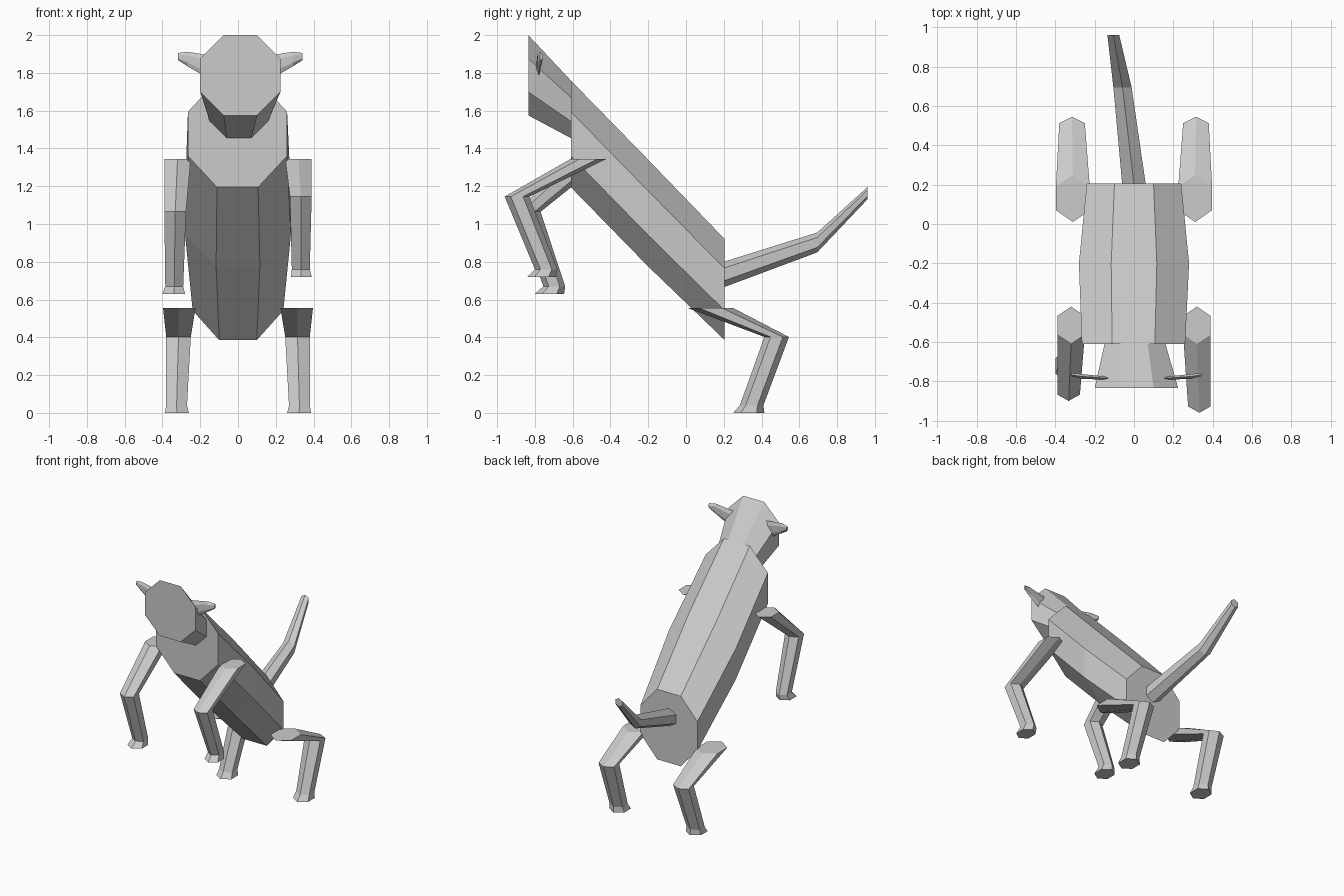
import bpy, bmesh
from math import sin, cos, pi
from mathutils import Vector

if "Cube" in bpy.data.objects:
    bpy.data.objects.remove(bpy.data.objects["Cube"], do_unlink=True)

grey = bpy.data.materials.new("plain_grey")
grey.use_nodes = True
colour = (0.6, 0.6, 0.6, 1)
grey.diffuse_color = colour
grey.node_tree.nodes["Principled BSDF"].inputs["Base Color"].default_value = colour


def loft(name, axis, sides, sections, turn=0.0):
    """Flat-faced tube; each section is (low corner, high corner) of a ring across the axis."""
    bm = bmesh.new()
    u, v = [i for i in range(3) if i != axis]
    stretch = 1 / cos(pi / sides)
    rings = []
    for low, high in sections:
        low, high = Vector(low), Vector(high)
        mid, half = (low + high) / 2, (high - low) / 2
        ring = []
        for k in range(sides):
            a = 2 * pi * k / sides + turn
            p = mid.copy()
            # Stretch so that the flat sides of the ring reach the given extents
            p[u] += half[u] * cos(a) * stretch
            p[v] += half[v] * sin(a) * (stretch if sides == 8 else 1)
            ring.append(bm.verts.new(p))
        rings.append(ring)
    for a, b in zip(rings, rings[1:]):
        for k in range(sides):
            n = (k + 1) % sides
            bm.faces.new((a[k], a[n], b[n], b[k]))
    bm.faces.new(rings[0])
    bm.faces.new(rings[-1])
    bmesh.ops.recalc_face_normals(bm, faces=bm.faces)
    mesh = bpy.data.meshes.new(name)
    bm.to_mesh(mesh)
    bm.free()
    mesh.materials.append(grey)
    obj = bpy.data.objects.new(name, mesh)
    bpy.context.collection.objects.link(obj)
    return obj


# Sloping body and head, cut upright at their ends
loft("body", 1, 8, [((-.265, -.61, 1.195), (.26, -.61, 1.76)),
                    ((-.28, -.2, .775), (.28, -.2, 1.34)),
                    ((-.24, .205, .385), (.24, .205, .92))], pi / 8)
loft("head", 1, 8, [((-.2, -.835, 1.575), (.225, -.835, 2)),
                    ((-.15, -.61, 1.455), (.16, -.61, 1.76))], pi / 8)

# Tail, kinked upwards and swung to one side
loft("tail", 1, 6, [((-.06, .2, .665), (.06, .2, .8)),
                    ((-.105, .695, .85), (-.012, .695, .955)),
                    ((-.135, .96, 1.13), (-.075, .96, 1.195))], pi / 6)


def leg(name, side, joints):
    """Joints are (inner x, outer x, front y, back y, z)."""
    loft(name, 2, 6, [((min(side * i, side * o), f, z), (max(side * i, side * o), b, z))
                      for i, o, f, b, z in joints], pi / 6)


# Front legs, lifted to different heights
leg("front_leg_left", 1, [(.25, .39, -.61, -.42, 1.345), (.275, .39, -.96, -.83, 1.145),
                          (.285, .38, -.8, -.68, .76), (.28, .39, -.84, -.69, .72)])
leg("front_leg_right", -1, [(.25, .39, -.61, -.42, 1.345), (.275, .39, -.9, -.77, 1.065),
                            (.29, .385, -.755, -.64, .67), (.28, .4, -.8, -.645, .63)])

for label, side in (("left", 1), ("right", -1)):
    # Hind legs
    leg("hind_leg_" + label, side, [(.225, .397, .01, .25, .555), (.25, .38, .415, .545, .402),
                                    (.27, .38, .285, .41, .04), (.26, .387, .25, .415, 0)])
    # Thin tapering ears
    loft("ear_" + label, 0, 6, [((.012 + side * x, y - t, low), (.012 + side * x, y + t, high))
                                for x, y, t, low, high in ((.14, -.785, .008, 1.755, 1.89),
                                                           (.28, -.775, .012, 1.835, 1.912),
                                                           (.33, -.766, .008, 1.868, 1.905))], pi / 6)
